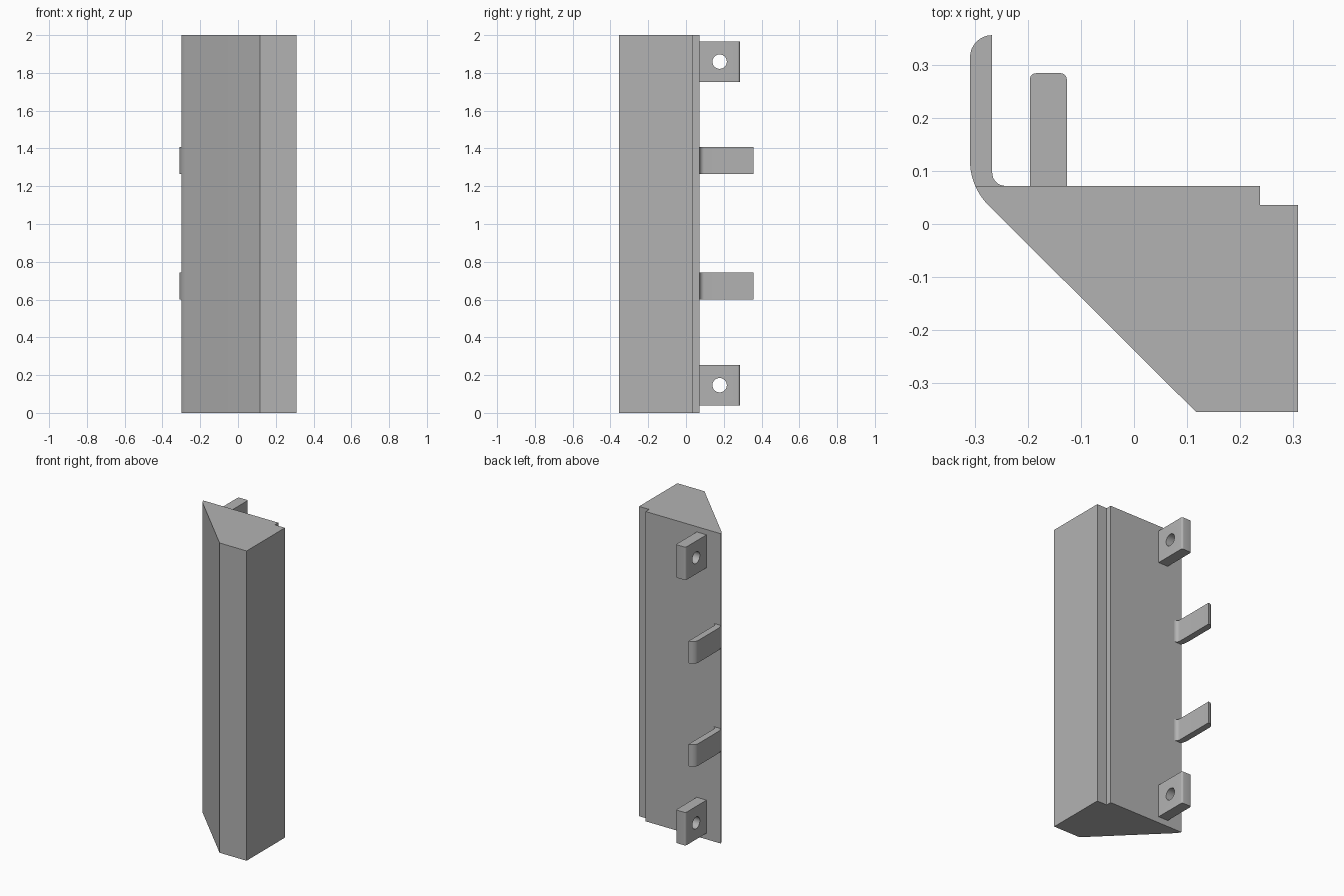
import bpy, bmesh
from math import sin, cos, radians

cube = bpy.data.objects.get("Cube")
if cube:
    bpy.data.objects.remove(cube, do_unlink=True)

grey = bpy.data.materials.new("plain grey")
grey.use_nodes = True
grey.diffuse_color = (0.45, 0.45, 0.45, 1)
grey.node_tree.nodes["Principled BSDF"].inputs["Base Color"].default_value = (0.45, 0.45, 0.45, 1)


def arc(cx, cy, r, start, end, steps=8):
    angles = [radians(start + (end - start) * i / steps) for i in range(steps + 1)]
    return [(cx + r * cos(a), cy + r * sin(a)) for a in angles]


def prism(name, outline, z0, z1):
    """Extrude a plan outline from z0 to z1."""
    bm = bmesh.new()
    base = bm.faces.new([bm.verts.new((x, y, z0)) for x, y in outline])
    top = bmesh.ops.extrude_face_region(bm, geom=[base])["geom"]
    bmesh.ops.translate(bm, vec=(0, 0, z1 - z0),
                        verts=[v for v in top if isinstance(v, bmesh.types.BMVert)])
    bmesh.ops.recalc_face_normals(bm, faces=bm.faces)
    mesh = bpy.data.meshes.new(name)
    bm.to_mesh(mesh)
    bm.free()
    mesh.materials.append(grey)
    obj = bpy.data.objects.new(name, mesh)
    bpy.context.collection.objects.link(obj)
    return obj


def select(obj):
    bpy.ops.object.select_all(action="DESELECT")
    obj.select_set(True)
    bpy.context.view_layer.objects.active = obj


def smooth(obj):
    select(obj)
    bpy.ops.object.shade_smooth_by_angle(angle=radians(30))


BACK = 0.072   # back face of the body

# Long wedge body, with a rounded rear edge and a rebate along the other
body = prism("body", arc(-0.19, 0.12, 0.12, 203.6, 225) + [
    (0.117, -0.355), (0.31, -0.355), (0.31, 0.036), (0.238, 0.036), (0.238, BACK)], 0, 2)
smooth(body)

# Curved hooks that carry on from the rounded edge
hook_outline = (arc(-0.19, 0.12, 0.12, 203.6, 180)
                + arc(-0.268, 0.315, 0.042, 180, 90)
                + arc(-0.243, 0.097, 0.025, 180, 270))
for name, z0, z1 in (("lower_hook", 0.60, 0.742), ("upper_hook", 1.265, 1.408)):
    smooth(prism(name, hook_outline, z0, z1))

# Mounting tabs with a round screw hole
tab_outline = ([(-0.197, 0.06), (-0.127, 0.06)]
               + arc(-0.139, 0.273, 0.012, 0, 90, 6)
               + arc(-0.185, 0.273, 0.012, 90, 180, 6))
for name, z0, z1 in (("lower_tab", 0.04, 0.253), ("upper_tab", 1.753, 1.966)):
    tab = prism(name, tab_outline, z0, z1)
    bpy.ops.mesh.primitive_cylinder_add(vertices=40, radius=0.038, depth=0.3,
                                        location=(-0.162, 0.178, (z0 + z1) / 2),
                                        rotation=(0, radians(90), 0))
    cutter = bpy.context.object
    cutter.name = "hole_cutter"
    cutter.hide_render = True
    cutter.data.materials.append(grey)
    cut = tab.modifiers.new("hole", "BOOLEAN")
    cut.operation, cut.solver, cut.object = "DIFFERENCE", "EXACT", cutter
    select(tab)
    bpy.ops.object.modifier_apply(modifier=cut.name)
    bpy.data.objects.remove(cutter, do_unlink=True)
    smooth(tab)
